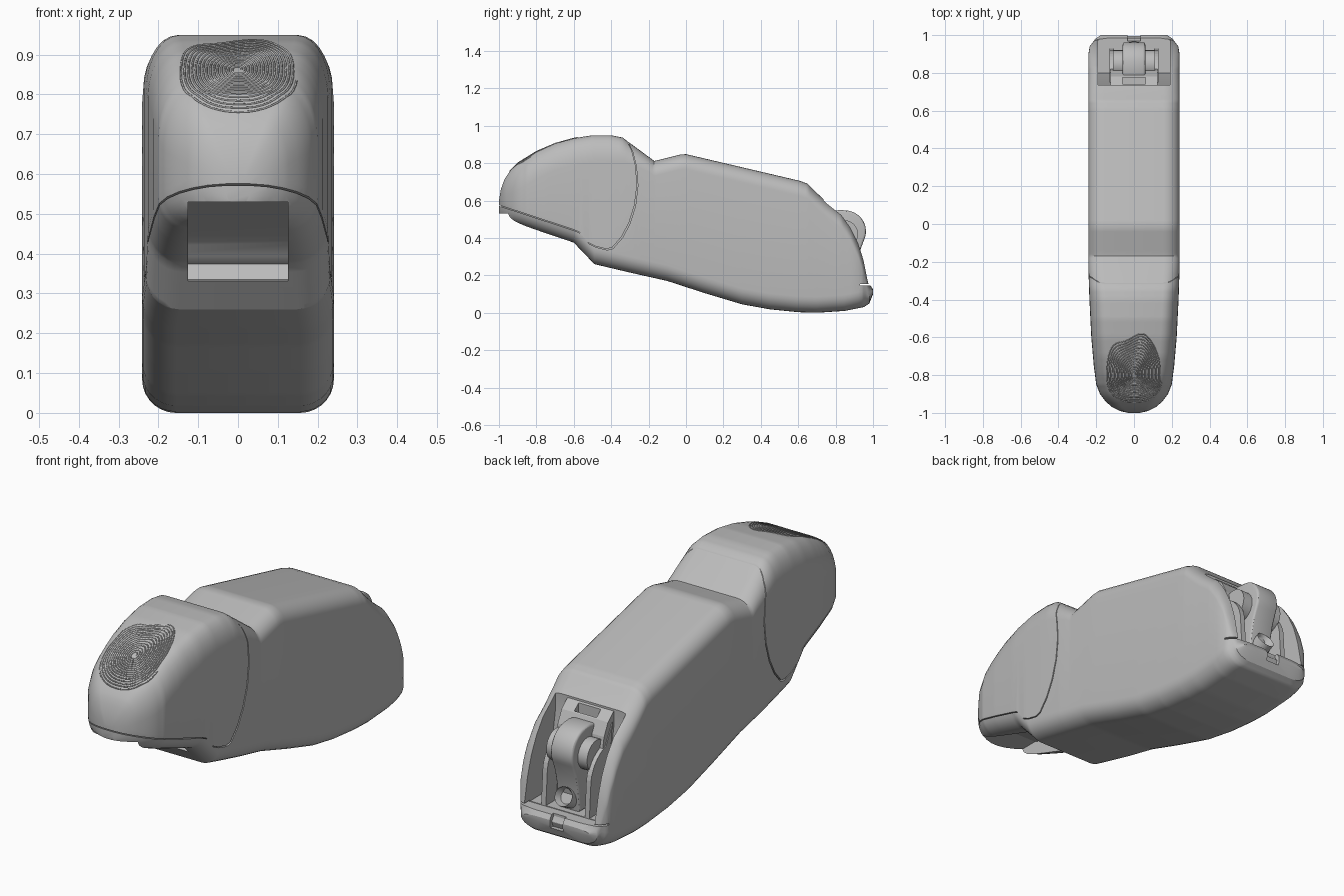
import bpy, bmesh, math
from mathutils import Vector
from mathutils.bvhtree import BVHTree

cube = bpy.data.objects.get("Cube")
if cube:
    bpy.data.objects.remove(cube, do_unlink=True)

grey = bpy.data.materials.new("plain grey")
grey.use_nodes = True
grey.diffuse_color = (0.5, 0.5, 0.5, 1)
grey.node_tree.nodes["Principled BSDF"].inputs["Base Color"].default_value = (0.5, 0.5, 0.5, 1)

# Outline curves along the length: (y, value)
TOP = [(-1, .6), (-.99, .66), (-.97, .715), (-.94, .76), (-.9, .8), (-.8, .862), (-.7, .905),
       (-.6, .933), (-.5, .949), (-.4, .949), (-.34, .937), (-.17, .812), (-.155, .815),
       (-.03, .846), (0, .848), (.61, .705), (.65, .69), (.7, .64), (.76, .585), (.83, .53),
       (.88, .46), (.92, .38), (.95, .29), (.97, .2), (.98, .155), (1, .125)]
BOTTOM = [(-1, .53), (-.96, .5), (-.94, .49), (-.6, .375), (-.49, .26), (-.3, .215), (-.1, .17),
          (.1, .105), (.3, .045), (.45, .018), (.6, .003), (.7, 0), (.85, .01), (.95, .03),
          (.98, .05), (1, .1)]
WIDTH = [(-1, .03), (-.99, .075), (-.97, .115), (-.94, .15), (-.9, .18), (-.85, .2), (-.75, .213),
         (-.6, .226), (-.4, .236), (-.25, .241), (.9, .241), (.94, .235), (.98, .205), (1, .175)]
TOP_ROUND = [(-1, .15), (-.4, .14), (-.2, .08), (1, .08)]


def at(curve, y):
    for (y0, v0), (y1, v1) in zip(curve, curve[1:]):
        if y <= y1:
            return v0 + (v1 - v0) * (y - y0) / (y1 - y0)
    return curve[-1][1]


def finish(name, bm):
    bmesh.ops.recalc_face_normals(bm, faces=bm.faces)
    me = bpy.data.meshes.new(name)
    bm.to_mesh(me)
    bm.free()
    me.materials.append(grey)
    ob = bpy.data.objects.new(name, me)
    bpy.context.collection.objects.link(ob)
    return ob


def activate(ob):
    bpy.ops.object.select_all(action='DESELECT')
    ob.select_set(True)
    bpy.context.view_layer.objects.active = ob


def smooth(ob, angle=30):
    activate(ob)
    bpy.ops.object.shade_smooth_by_angle(angle=math.radians(angle))


def shell(name, inset=0):
    """Rounded box sections lofted along the length."""
    ys = {round(-1 + i * .02, 3) for i in range(101)}
    ys |= {p[0] for c in (TOP, BOTTOM, WIDTH) for p in c}
    bm = bmesh.new()
    rings = []
    for y in sorted(ys):
        zt, zb, w = at(TOP, y) - inset, at(BOTTOM, y) + inset, at(WIDTH, y) - inset
        h = zt - zb
        rx = min(.085, .45 * w)
        ring = []
        for q, (sx, sz) in enumerate([(1, 1), (-1, 1), (-1, -1), (1, -1)]):
            rz = min(at(TOP_ROUND, y) if sz > 0 else .085, .45 * h)
            cx, cz = sx * (w - rx), (zt - rz) if sz > 0 else (zb + rz)
            for k in range(8):
                a = math.pi / 2 * (q + k / 7)
                ring.append(bm.verts.new((cx + rx * math.cos(a), y * (1 - inset), cz + rz * math.sin(a))))
        rings.append(ring)
    for a, b in zip(rings, rings[1:]):
        for i in range(len(a)):
            j = (i + 1) % len(a)
            bm.faces.new((a[i], a[j], b[j], b[i]))
    bm.faces.new(rings[0])
    bm.faces.new(rings[-1])
    return finish(name, bm)


def prism(name, profile, x0, x1, bevel=0):
    """Side profile of (y, z) points extruded across the width."""
    bm = bmesh.new()
    face = bm.faces.new([bm.verts.new((x0, y, z)) for y, z in profile])
    out = bmesh.ops.extrude_face_region(bm, geom=[face])
    verts = [v for v in out['geom'] if isinstance(v, bmesh.types.BMVert)]
    bmesh.ops.translate(bm, verts=verts, vec=(x1 - x0, 0, 0))
    if bevel:
        edges = [e for e in bm.edges if abs(e.verts[0].co.x - e.verts[1].co.x) < 1e-5]
        bmesh.ops.bevel(bm, geom=edges, offset=bevel, segments=3, profile=.5, affect='EDGES')
    return finish(name, bm)


def box(name, x, y0, y1, z0, z1):
    return prism(name, [(y0, z0), (y1, z0), (y1, z1), (y0, z1)], -x, x)


def arc(cy, cz, r, a0, a1, n):
    return [(cy + r * math.cos(math.radians(a0 + (a1 - a0) * i / n)),
             cz + r * math.sin(math.radians(a0 + (a1 - a0) * i / n))) for i in range(n + 1)]


def cut(ob, cutter, op='DIFFERENCE'):
    cutter.hide_render = True
    cutter.hide_set(True)
    activate(ob)
    m = ob.modifiers.new("cut", 'BOOLEAN')
    m.object, m.operation, m.solver = cutter, op, 'EXACT'
    bpy.ops.object.modifier_apply(modifier=m.name)


# Main shell split into body and head along a thin seam
SEAM = [(-1.2, .637), (-.6, .44), (-.565, .425), (-.52, .37), (-.48, .35), (-.42, .335), (-.39, .343),
        (-.34, .4), (-.3, .475), (-.27, .57), (-.257, .68), (-.265, .78), (-.285, .86), (-.325, .945),
        (-.34, 1.2), (-1.2, 1.2)]
body, head, core = shell("body"), shell("head"), shell("inner_core", .014)
cut(body, prism("head_space", SEAM, -.5, .5))
cut(head, prism("head_shape", [(y - .005, z + .006) for y, z in SEAM], -.5, .5), 'INTERSECT')

# Front slot and rear hinge bay
slot = prism("slot_cutter", [(-1.1, .53), (-1.1, .33), (-.6, .325), (-.54, .335), (-.52, .37), (-.52, .53)],
             -.125, .125)
bay = prism("bay_cutter", [(.735, .9), (.735, .52), (.8, .15), (.975, .15), (1.1, .16), (1.1, .9)], -.19, .19)
slit = box("base_slit_cutter", .4, .93, 1.1, .147, .155)
notch = box("notch_cutter", .035, .97, 1.1, .085, .2)
for part in (body, core):
    cut(part, slot)
    cut(part, bay)
    cut(part, slit)
cut(body, notch)
for part in (body, head, core):
    smooth(part)

# Hinge bay: sloping panel with a small window, side ribs
panel = prism("hinge_panel", [(.7, .6), (.735, .598), (.78, .56), (.81, .5), (.83, .4), (.85, .15), (.7, .15)],
              -.125, .125)
cut(panel, box("window_cutter", .06, .742, .775, .5, .7))
for s in (-1, 1):
    prism("hinge_rib", [(.75, .55)] + arc(.76, .3, .16, 75, 0, 8) + [(.93, .15), (.8, .15)],
          s * .105, s * .13)
    cheek = prism("hinge_cheek", arc(.845, .42, .075, 0, 345, 23), s * .055, s * .11)
    smooth(cheek)

# Curved hinge arm with rounded edges
arm = prism("hinge_arm", [(.78, .54), (.82, .55)] + arc(.85, .435, .112, 85, -25, 14)
            + [(.93, .33), (.915, .26), (.9, .15), (.82, .15), (.8, .4)], -.06, .06, .012)
smooth(arm)

# Screw boss below the arm
bm = bmesh.new()
bmesh.ops.create_cone(bm, cap_ends=True, segments=24, radius1=.045, radius2=.045, depth=.08)
caps = [f for f in bm.faces if f.normal.z > .9]
bmesh.ops.inset_region(bm, faces=caps, thickness=.014)
bmesh.ops.translate(bm, verts=list({v for f in caps for v in f.verts}), vec=(0, 0, -.03))
boss = finish("screw_boss", bm)
boss.location, boss.rotation_euler = (0, .91, .21), (-1.1, 0, 0)
smooth(boss)

# Whorled grip ridges laid on the head
tree = BVHTree.FromObject(head, bpy.context.evaluated_depsgraph_get())
points, turns, steps = [], 16, 48
for i in range(steps, turns * steps):
    t, a = i / (turns * steps), math.tau * i / steps
    c, s = math.cos(a), math.sin(a)
    x = .148 * t * math.copysign(abs(c) ** .8, c)
    y = -.8 + (.145 if s < 0 else .215) * t * math.copysign(abs(s) ** .8, s)
    if s > 0:
        y += .022 * t * s * math.sin(x * 30)
    hit = tree.ray_cast(Vector((x, y, 2)), Vector((0, 0, -1)))[0]
    if hit:
        points.append(hit)
curve = bpy.data.curves.new("grip_ridges", 'CURVE')
curve.dimensions = '3D'
curve.bevel_depth, curve.bevel_resolution = .0028, 0
spline = curve.splines.new('POLY')
spline.points.add(len(points) - 1)
for p, co in zip(spline.points, points):
    p.co = (*co, 1)
curve.materials.append(grey)
bpy.context.collection.objects.link(bpy.data.objects.new("grip_ridges", curve))
